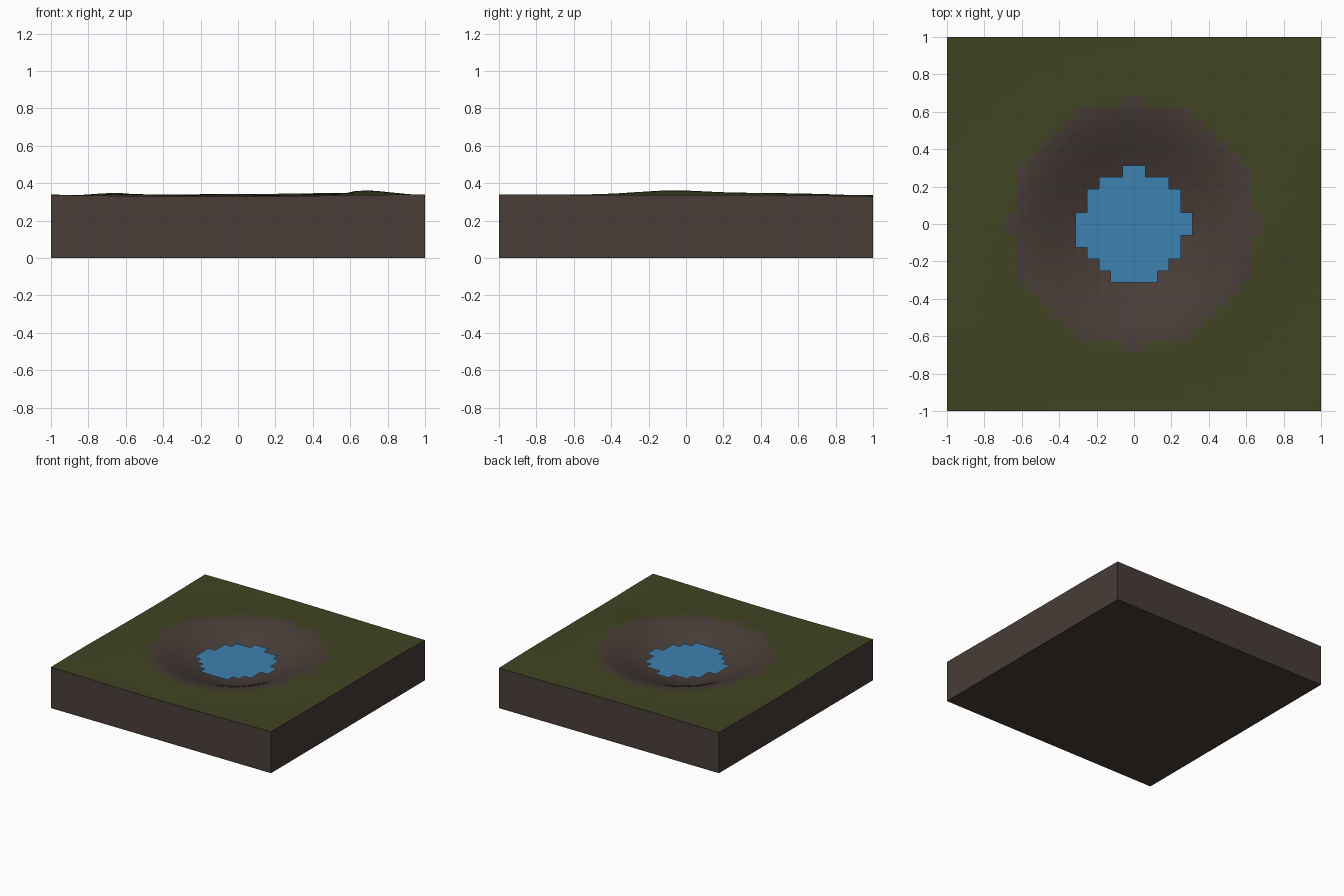
import bpy, bmesh
from math import sin, cos, exp, hypot

if "Cube" in bpy.data.objects:
    bpy.data.objects.remove(bpy.data.objects["Cube"])

CELLS = 32
WATER_Z = 0.27


def material(name, rgb):
    m = bpy.data.materials.new(name)
    m.use_nodes = True
    m.diffuse_color = (*rgb, 1)
    bsdf = m.node_tree.nodes["Principled BSDF"]
    bsdf.inputs["Base Color"].default_value = (*rgb, 1)
    bsdf.inputs["Roughness"].default_value = 0.9
    return m


def make_object(name, bm, mats):
    mesh = bpy.data.meshes.new(name)
    bm.to_mesh(mesh)
    bm.free()
    for m in mats:
        mesh.materials.append(m)
    ob = bpy.data.objects.new(name, mesh)
    bpy.context.collection.objects.link(ob)
    return ob


def smoothstep(t):
    t = min(max(t, 0), 1)
    return t * t * (3 - 2 * t)


def mound(x, y, cx, cy, width, height):
    return height * exp(-((x - cx) ** 2 + (y - cy) ** 2) / (2 * width ** 2))


def ground_height(x, y):
    r = hypot(x, y)
    z = 0.334 + 0.004 * sin(2.6 * x + 1.7 * y) + 0.003 * cos(4.1 * y - 2.3 * x)
    z += 0.008 * exp(-((r - 0.68) / 0.17) ** 2)           # low rim
    z += mound(x, y, 0.66, -0.08, 0.17, 0.017)            # gentle mounds
    z += mound(x, y, -0.58, 0.15, 0.2, 0.013)
    return z - 0.17 * (1 - smoothstep((r - 0.1) / 0.58))  # bowl


def in_water(c):
    return hypot(c.x + 0.003, c.y + 0.008) < 0.293


grass = material("grass green", (0.051, 0.058, 0.016))
soil = material("soil brown", (0.065, 0.046, 0.038))
water = material("water blue", (0.047, 0.218, 0.434))

# Ground block: height-shaped grid with straight sides and a flat base
bm = bmesh.new()
bmesh.ops.create_grid(bm, x_segments=CELLS, y_segments=CELLS, size=1)
for f in bm.faces:
    c = f.calc_center_median()
    f.material_index = 1 if hypot(c.x, c.y) < 0.66 else 0
for v in bm.verts:
    v.co.z = ground_height(v.co.x, v.co.y)
top_faces = set(bm.faces)
rim = [e for e in bm.edges if e.is_boundary]
skirt = bmesh.ops.extrude_edge_only(bm, edges=rim)["geom"]
for v in skirt:
    if isinstance(v, bmesh.types.BMVert):
        v.co.z = 0
base_edges = [e for e in bm.edges if e.is_boundary]
bmesh.ops.contextual_create(bm, geom=base_edges)
for f in bm.faces:
    if f not in top_faces:
        f.material_index = 1
bmesh.ops.triangulate(bm, faces=list(top_faces))
bmesh.ops.recalc_face_normals(bm, faces=bm.faces)
make_object("ground_block", bm, [grass, soil])

# Pond surface: flat cells over the middle of the bowl
bm = bmesh.new()
bmesh.ops.create_grid(bm, x_segments=CELLS, y_segments=CELLS, size=1)
dry = [f for f in bm.faces if not in_water(f.calc_center_median())]
bmesh.ops.delete(bm, geom=dry, context="FACES")
for v in bm.verts:
    v.co.z = WATER_Z
make_object("pond_surface", bm, [water])
